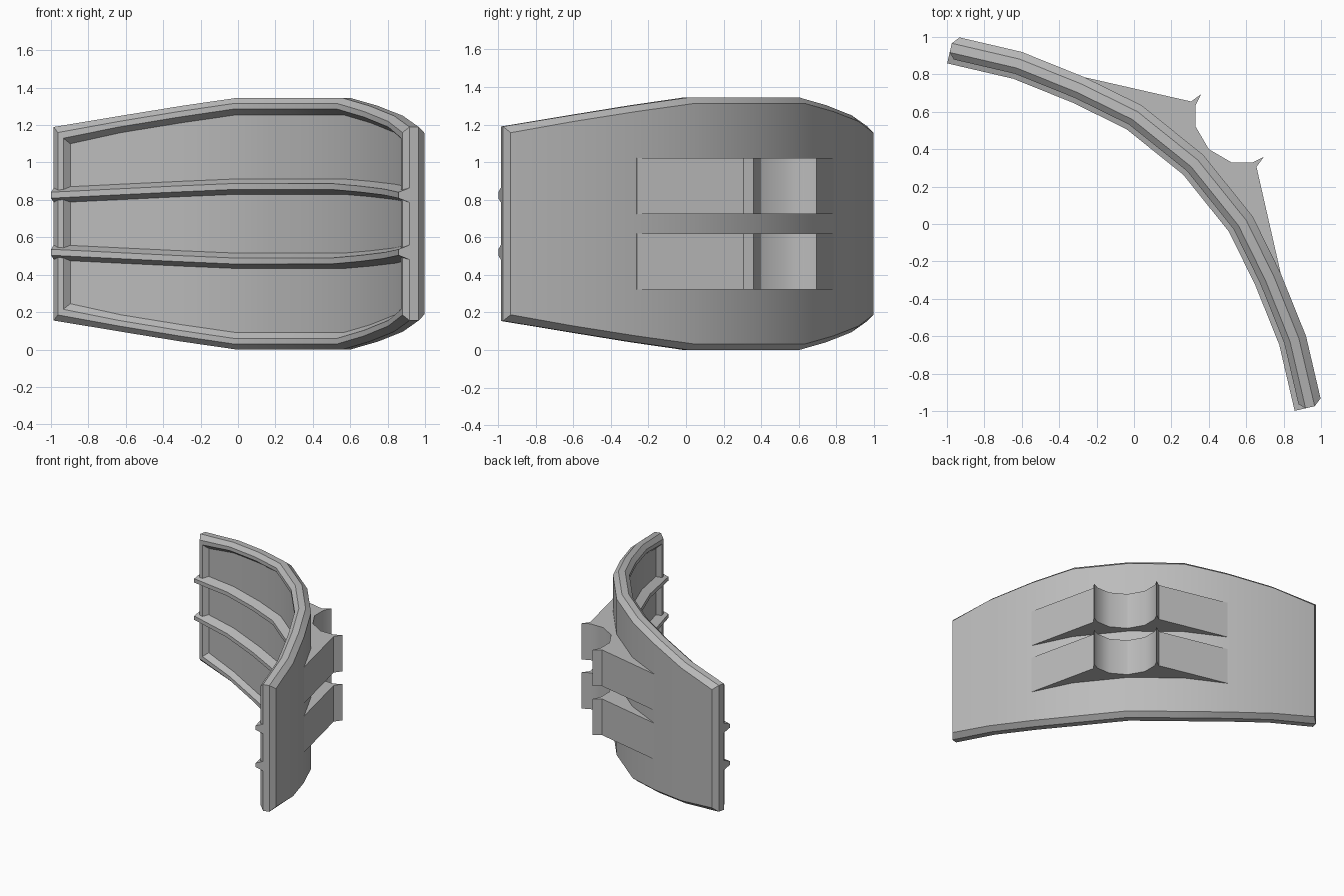
import bpy
import bmesh
import math
from mathutils import Vector

cube = bpy.data.objects.get("Cube")
if cube:
    bpy.data.objects.remove(cube, do_unlink=True)

grey = bpy.data.materials.new("plain grey")
grey.use_nodes = True
COLOUR = (0.5, 0.5, 0.5, 1)
grey.diffuse_color = COLOUR
grey.node_tree.nodes["Principled BSDF"].inputs["Base Color"].default_value = COLOUR

# Half of the curved plan, mirrored across the diagonal x = y
half = [(-0.965, 1.005), (-0.6, 0.92), (-0.265, 0.785), (0.04, 0.635)]
plan = [Vector(p) for p in half + [(0.37, 0.37)] + [(y, x) for x, y in reversed(half)]]
rise = [0.5175, 0.577, 0.63, 0.6725]
rise = rise + [0.6725] + rise[::-1]
MID = 0.6725
N = len(plan)


def station(i, depth, inset=0.0):
    """Plan point at a depth behind the outer skin, ends pulled in by inset."""
    before = (plan[i] - plan[max(i - 1, 0)]).normalized()
    after = (plan[min(i + 1, N - 1)] - plan[i]).normalized()
    along = (before + after).normalized()
    inward = Vector((along.y, -along.x))
    stretch = 1.0
    if 0 < i < N - 1:
        stretch = 1 / max(0.5, along.dot(before))
    pull = inset if i == 0 else -inset if i == N - 1 else 0
    return plan[i] + inward * depth * stretch + along * pull


def finish(name, bm):
    bmesh.ops.recalc_face_normals(bm, faces=bm.faces)
    mesh = bpy.data.meshes.new(name)
    bm.to_mesh(mesh)
    bm.free()
    mesh.materials.append(grey)
    obj = bpy.data.objects.new(name, mesh)
    bpy.context.collection.objects.link(obj)
    bpy.ops.object.select_all(action="DESELECT")
    obj.select_set(True)
    bpy.context.view_layer.objects.active = obj
    bpy.ops.object.shade_smooth_by_angle(angle=math.radians(34))
    return obj


def bridge(bm, a, b):
    for i in range(len(a)):
        j = (i + 1) % len(a)
        bm.faces.new((a[i], a[j], b[j], b[i]))


# Curved plate with a chamfered rim around a recessed inner panel
def build_plate():
    bm = bmesh.new()
    rim = [(0.033, 0), (0, 0.04), (0, 0.09), (0.03, 0.122), (0.06, 0.122), (0.09, 0.085)]
    loops = []
    for inset, depth in rim:
        loop = []
        for side, order in ((1, range(N)), (-1, reversed(range(N)))):
            for i in order:
                p = station(i, depth, inset)
                loop.append(bm.verts.new((p.x, p.y, MID + side * (rise[i] - inset))))
        loops.append(loop)
    for a, b in zip(loops, loops[1:]):
        bridge(bm, a, b)
    for loop in (loops[0], loops[-1]):
        for i in range(N - 1):
            bm.faces.new((loop[i], loop[i + 1], loop[-2 - i], loop[-1 - i]))
    finish("curved_plate", bm)


# Chamfered ribs running along the inner panel
def build_rib(name, side):
    bm = bmesh.new()
    section = [(0.045, 0.075), (0.016, 0.15), (-0.016, 0.15), (-0.045, 0.075)]
    rings = []
    for i in range(N):
        ring = []
        for dz, depth in section:
            p = station(i, depth)
            ring.append(bm.verts.new((p.x, p.y, MID + side * 0.295 * rise[i] + dz)))
        rings.append(ring)
    for a, b in zip(rings, rings[1:]):
        bridge(bm, a, b)
    bm.faces.new(rings[0])
    bm.faces.new(rings[-1])
    finish(name, bm)


# Cradle brackets on the outer skin, with a round seat and two pointed lips
def build_bracket(name, low, high):
    bm = bmesh.new()
    flank = [(-0.262, 0.784), (0.305, 0.655), (0.36, 0.695), (0.33, 0.635), (0.33, 0.52), (0.4, 0.4)]
    outline = flank + [(y, x) for x, y in reversed(flank)]
    # The back edge follows the plate, buried in its thickness
    outline += [tuple(station(i, 0.03)) for i in range(N - 3, 1, -1)]
    base = bm.faces.new([bm.verts.new((x, y, low)) for x, y in outline])
    grown = bmesh.ops.extrude_face_region(bm, geom=[base], use_keep_orig=True)
    top = [v for v in grown["geom"] if isinstance(v, bmesh.types.BMVert)]
    bmesh.ops.translate(bm, verts=top, vec=(0, 0, high - low))
    finish(name, bm)


build_plate()
build_rib("upper_rib", 1)
build_rib("lower_rib", -1)
build_bracket("upper_bracket", 0.725, 1.022)
build_bracket("lower_bracket", 0.323, 0.62)
